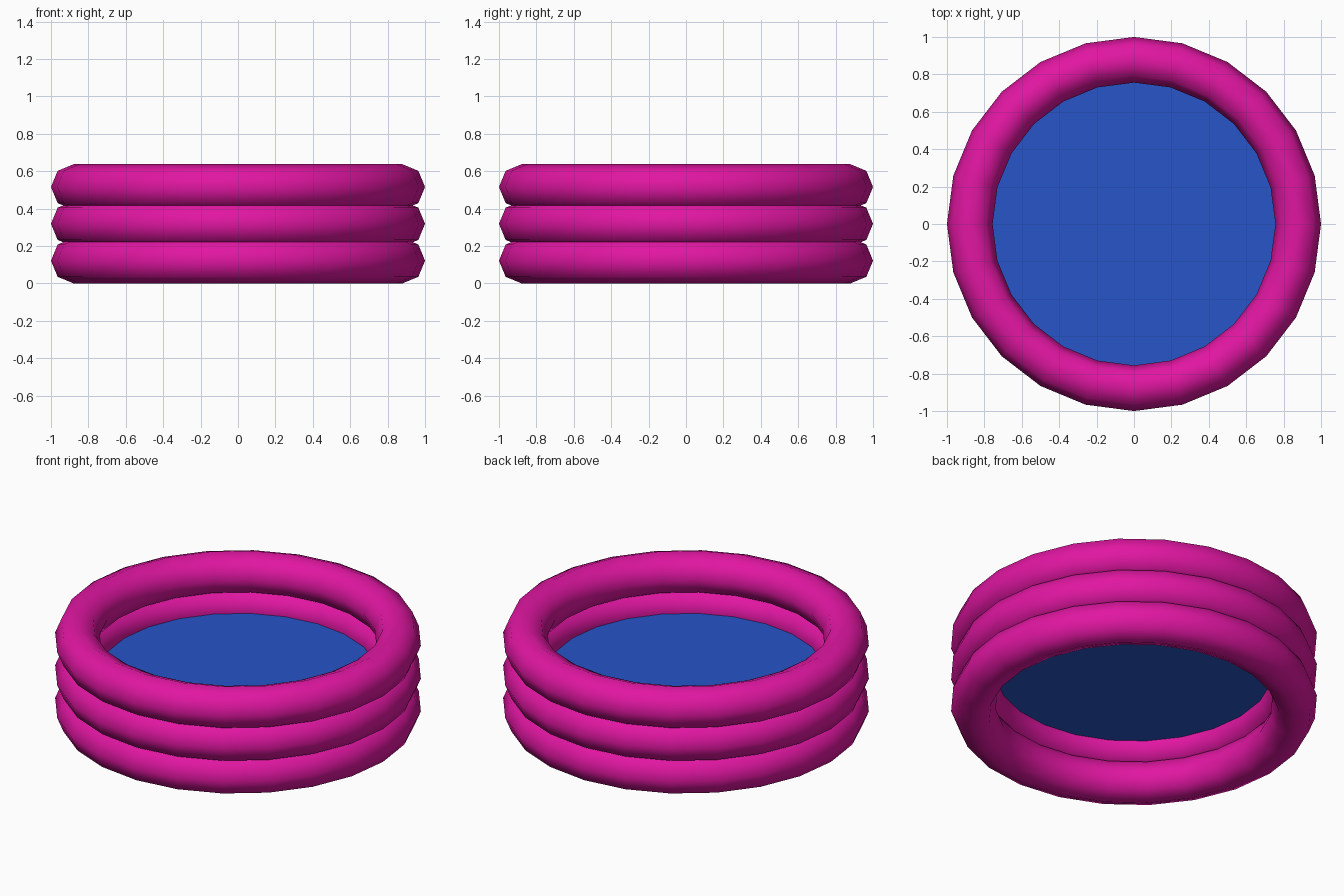
import bpy

if "Cube" in bpy.data.objects:
    bpy.data.objects.remove(bpy.data.objects["Cube"])

MAJOR, MINOR = 0.878, 0.122   # ring radius and tube radius
STEP = 0.197                  # vertical spacing of the rings


def material(name, color):
    mat = bpy.data.materials.new(name)
    mat.diffuse_color = color
    mat.use_nodes = True
    mat.node_tree.nodes["Principled BSDF"].inputs["Base Color"].default_value = mat.diffuse_color
    return mat


pink = material("pink_vinyl", (0.75, 0.008, 0.36, 1))
blue = material("water_blue", (0.02, 0.09, 0.58, 1))

# Three stacked inflated rings
for i, level in enumerate(("bottom", "middle", "top")):
    bpy.ops.mesh.primitive_torus_add(
        major_segments=24, minor_segments=8,
        major_radius=MAJOR, minor_radius=MINOR,
        location=(0, 0, MINOR + i * STEP))
    ring = bpy.context.object
    ring.name = level + "_ring"
    ring.data.materials.append(pink)
    bpy.ops.object.shade_smooth()

# Water surface, tucked slightly into the middle ring
bpy.ops.mesh.primitive_circle_add(
    vertices=24, radius=MAJOR - MINOR + 0.02, fill_type='NGON',
    location=(0, 0, MINOR + STEP))
water = bpy.context.object
water.name = "water_surface"
water.rotation_euler.z = 0
water.data.materials.append(blue)
